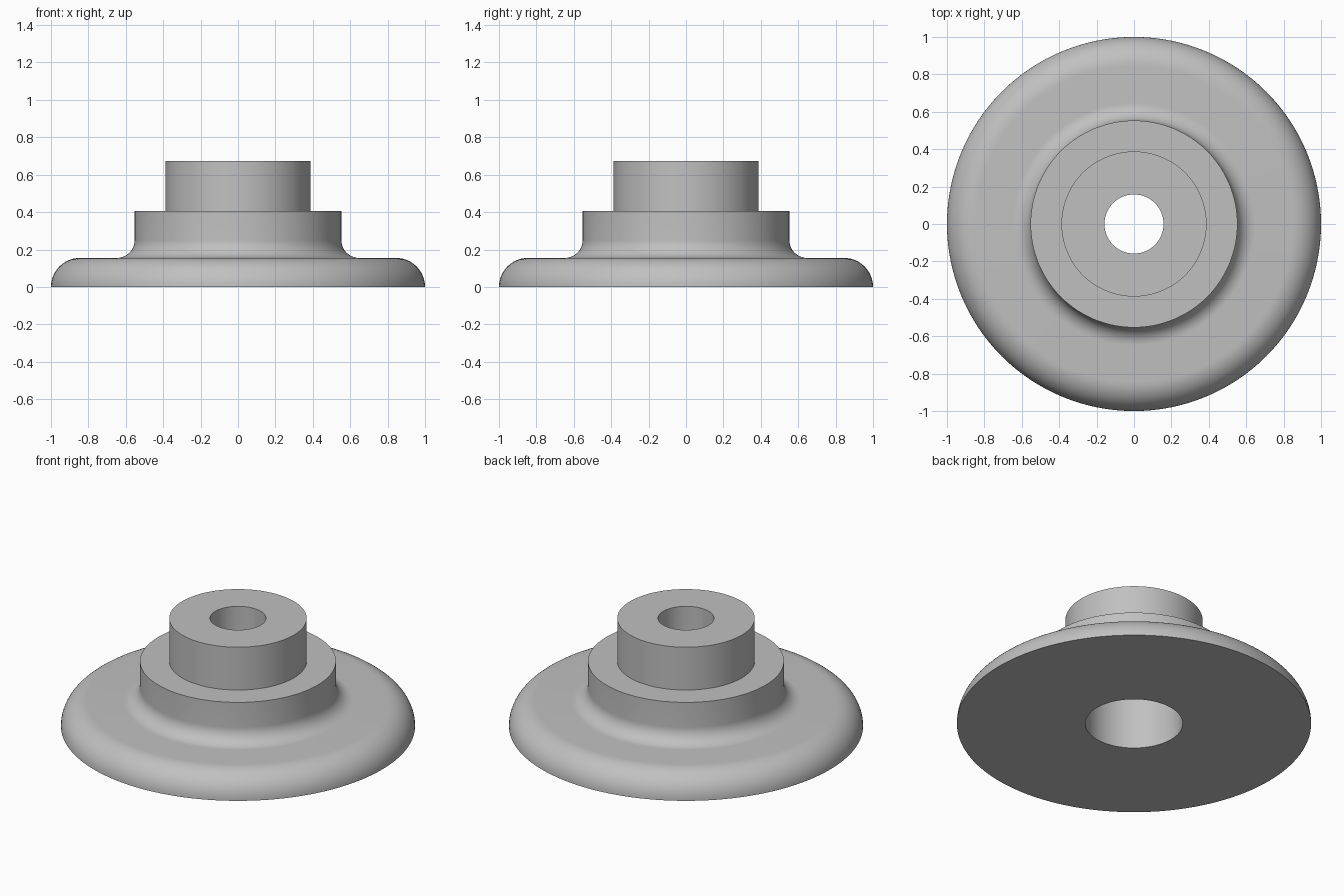
import bpy, bmesh
from math import cos, sin, pi, radians

if "Cube" in bpy.data.objects:
    bpy.data.objects.remove(bpy.data.objects["Cube"], do_unlink=True)

SEGMENTS = 128
BASE_TOP, HUB_TOP, NECK_TOP = 0.155, 0.405, 0.672
HUB_R, NECK_R, BORE_R, RECESS_R = 0.553, 0.388, 0.158, 0.275
FILLET = 0.095


def arc(cx, cz, r, start, end, steps=14):
    """Points (radius, height) along a circular arc, angles in degrees."""
    angles = [radians(start + (end - start) * i / steps) for i in range(steps + 1)]
    return [(cx + r * cos(a), cz + r * sin(a)) for a in angles]


def lathe(name, profile, material):
    """Revolve a closed (radius, height) profile around the z axis."""
    bm = bmesh.new()
    rings = [[bm.verts.new((r * cos(2 * pi * i / SEGMENTS),
                            r * sin(2 * pi * i / SEGMENTS), z))
              for i in range(SEGMENTS)] for r, z in profile]
    for low, high in zip(rings, rings[1:] + rings[:1]):
        for i in range(SEGMENTS):
            j = (i + 1) % SEGMENTS
            bm.faces.new((low[i], low[j], high[j], high[i]))
    bmesh.ops.recalc_face_normals(bm, faces=bm.faces)
    mesh = bpy.data.meshes.new(name)
    bm.to_mesh(mesh)
    bm.free()
    mesh.materials.append(material)
    obj = bpy.data.objects.new(name, mesh)
    bpy.context.collection.objects.link(obj)
    bpy.ops.object.select_all(action="DESELECT")
    obj.select_set(True)
    bpy.context.view_layer.objects.active = obj
    bpy.ops.object.shade_smooth_by_angle(angle=radians(30))
    return obj


# Plain grey metal
grey = bpy.data.materials.new("grey_metal")
grey.use_nodes = True
colour = (0.53, 0.53, 0.53, 1)
grey.diffuse_color = colour
grey.node_tree.nodes["Principled BSDF"].inputs["Base Color"].default_value = colour

# Rounded base rim, filleted hub, neck, then the stepped bore back down
profile = [(RECESS_R, 0)]
profile += arc(1 - BASE_TOP, 0, BASE_TOP, 0, 90)
profile += arc(HUB_R + FILLET, BASE_TOP + FILLET, FILLET, 270, 180)
profile += [(HUB_R, HUB_TOP), (NECK_R, HUB_TOP), (NECK_R, NECK_TOP),
            (BORE_R, NECK_TOP), (BORE_R, HUB_TOP), (RECESS_R, HUB_TOP)]
lathe("flanged_hub", profile, grey)
